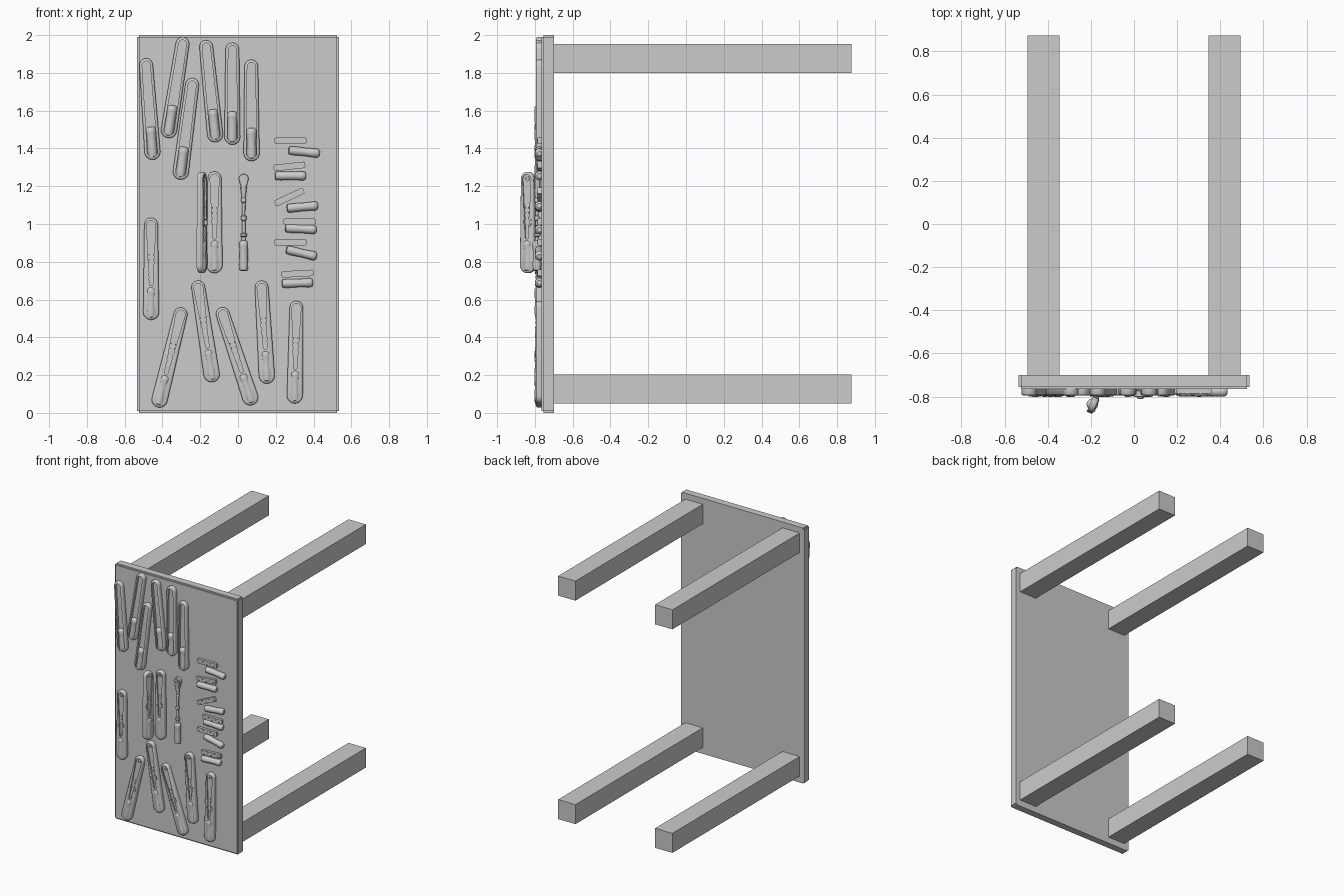
import bpy, bmesh
from math import sin, cos, pi, atan2, hypot, radians
from mathutils import Matrix

if "Cube" in bpy.data.objects:
    bpy.data.objects.remove(bpy.data.objects["Cube"])

FACE = -0.765   # y of the table surface


def finish(name, bm, mat=Matrix(), smooth=True):
    bmesh.ops.recalc_face_normals(bm, faces=bm.faces)
    me = bpy.data.meshes.new(name)
    bm.to_mesh(me)
    bm.free()
    ob = bpy.data.objects.new(name, me)
    bpy.context.collection.objects.link(ob)
    ob.matrix_world = mat
    if smooth:
        for o in bpy.context.selected_objects:
            o.select_set(False)
        ob.select_set(True)
        bpy.context.view_layer.objects.active = ob
        bpy.ops.object.shade_smooth_by_angle(angle=radians(35))
    return ob


def add_box(bm, c, s):
    bmesh.ops.create_cube(bm, size=1, matrix=Matrix.Translation(c) @ Matrix.Diagonal((*s, 1)))


def loft(bm, rings):
    vs = [[bm.verts.new(p) for p in r] for r in rings]
    n = len(vs[0])
    for a, b in zip(vs, vs[1:]):
        for i in range(n):
            bm.faces.new((a[i], a[(i + 1) % n], b[(i + 1) % n], b[i]))
    bm.faces.new(vs[0])
    bm.faces.new(vs[-1])


def slot(y, z0, r0, z1, r1, n=10):
    """Tapered slot outline: arc of radius r0 at z0 and of r1 at z1."""
    top = [(r1 * cos(pi * i / n), y, z1 + r1 * sin(pi * i / n)) for i in range(n + 1)]
    bot = [(-r0 * cos(pi * i / n), y, z0 - r0 * sin(pi * i / n)) for i in range(n + 1)]
    return top + bot


def lathe(bm, prof, yc, n=18):
    loft(bm, [[(r * cos(2 * pi * i / n), yc + r * sin(2 * pi * i / n), z)
               for i in range(n)] for r, z in prof])


def arc_bar(bm, zc, r0, r1, a0, a1, ya, yb, n=10):
    """Curved bar of square section, used for rings and clips."""
    rings = []
    for i in range(n + 1):
        a = a0 + (a1 - a0) * i / n
        rings.append([(r * cos(a), y, zc + r * sin(a))
                      for r, y in ((r0, ya), (r1, ya), (r1, yb), (r0, yb))])
    loft(bm, rings)


def grip_profile(z, r, length):
    k = [(.6, 0), (.88, .025), (.92, .08), (.98, .2), (.9, .5), (.96, .78),
         (1, .82), (1, .92), (.8, .97), (.5, 1)]
    return [(r * a, z + b * length) for a, b in k]


def case(name, mat, length, detailed):
    """Half case: rim, recess and a grip at the lower end."""
    bm = bmesh.new()
    R0, R1 = .042, .036
    z0, z1 = R0, length - R1
    out = lambda y, d: slot(y, z0, R0 - d, z1, R1 - d)
    rings = [out(0, 0), out(-.022, 0), out(-.027, .003), out(-.03, .009)]
    if detailed:
        rings += [slot(y, .19, .009, z1 - .002, .024) for y in (-.03, -.021)]
    else:
        rings += [slot(y, z0, .027, z1, .021) for y in (-.03, -.012)]
    loft(bm, rings)
    lathe(bm, grip_profile(.012, .027, .163), -.011)
    if detailed:
        # pivot ring, spring clip and locating pegs
        arc_bar(bm, z1, .008, .014, 0, 2 * pi, -.015, -.027, 16)
        for s in (0, pi):
            arc_bar(bm, .27, .018, .029, s - 1.1, s + 1.1, -.02, -.034)
        for z in (.2, .225, .32, .345):
            for x in (-.012, .012):
                add_box(bm, (x, -.027, z), (.005, .01, .008))
    return finish(name, bm, mat)


def lying(x, z, a, y=FACE):
    return Matrix.Translation((x, y, z)) @ Matrix.Rotation(a, 4, 'Y')


# table top and legs
bm = bmesh.new()
add_box(bm, (0, -.7325, 1), (1.07, .065, 2))
bmesh.ops.bevel(bm, geom=[e for e in bm.edges if all(v.co.y < -.74 for v in e.verts)
                          or abs(e.verts[0].co.y - e.verts[1].co.y) > .01],
                offset=.01, segments=2, affect='EDGES')
finish("table_top", bm)
for sx in (-1, 1):
    for zc, tag in ((.127, "lower"), (1.877, "upper")):
        bm = bmesh.new()
        add_box(bm, (sx * .42, .0865, zc), (.15, 1.577, .153))
        finish(f"table_leg_{tag}_{'left' if sx < 0 else 'right'}", bm, smooth=False)

# cases lying flat: top end x, z, then bottom end x, z
plain = [(-.489, 1.877, -.45, 1.34), (-.288, 1.989, -.372, 1.455), (-.238, 1.772, -.308, 1.235),
         (-.172, 1.973, -.117, 1.433), (-.03, 1.96, -.03, 1.42), (.07, 1.87, .072, 1.333)]
detailed = [(-.46, 1.033, -.46, .492), (-.295, .557, -.425, .03), (-.216, .70, -.133, .163),
            (-.092, .557, .078, .042), (.123, .70, .155, .155), (.31, .593, .30, .05),
            (-.124, 1.278, -.124, .74)]
for kind, rows in (("plain", plain), ("detailed", detailed)):
    for i, (xt, zt, xb, zb) in enumerate(rows):
        case(f"{kind}_case_{i}", lying(xb, zb, atan2(xt - xb, zt - zb)),
             hypot(xt - xb, zt - zb), kind == "detailed")

# opened half standing on its long edge
case("open_case_half", Matrix.Translation((-.203, -.832, .74)) @ Matrix.Rotation(radians(67), 4, 'Z'),
     .536, True)

# assembled hand tool
bm = bmesh.new()
lathe(bm, grip_profile(0, .024, .16), -.024)
lathe(bm, [(.011, .155), (.011, .18), (.018, .184), (.018, .196), (.009, .2), (.009, .265),
           (.014, .27), (.014, .29), (.008, .295), (.009, .36), (.013, .365), (.013, .38),
           (.01, .385), (.017, .44), (.017, .455)], -.024)
loft(bm, [slot(y, .44, .015 - d, .487, .028 - d)
          for y, d in ((-.006, .004), (-.01, 0), (-.034, 0), (-.038, .004))])
arc_bar(bm, .487, .008, .015, 0, 2 * pi, -.034, -.044, 16)
finish("hand_tool", bm, lying(.03, .752, 0))

# loose grips and grip inserts: centre x, z, tilt in degrees
grips = [(.35, 1.382, -6), (.278, 1.255, 0), (.341, 1.09, 5), (.333, .974, -3),
         (.336, .846, -13), (.315, .687, 2)]
inserts = [(.278, 1.44, 0), (.272, 1.305, 6), (.272, 1.143, 25), (.325, 1.013, 0),
           (.278, .904, 0), (.315, .737, 3)]
for i, (x, z, t) in enumerate(grips):
    bm = bmesh.new()
    lathe(bm, grip_profile(-.083, .024, .166), -.012)
    finish(f"loose_grip_{i}", bm, lying(x, z, radians(90 - t)))
for i, (x, z, t) in enumerate(inserts):
    bm = bmesh.new()
    add_box(bm, (0, -.01, 0), (.034, .02, .16))
    for k in range(5):
        add_box(bm, ((-1) ** k * .007, -.021, -.06 + .03 * k), (.008, .008, .008))
    for s in (-1, 1):
        add_box(bm, (0, -.01, s * .08), (.024, .016, .008))
    finish(f"grip_insert_{i}", bm, lying(x, z, radians(90 - t)))
